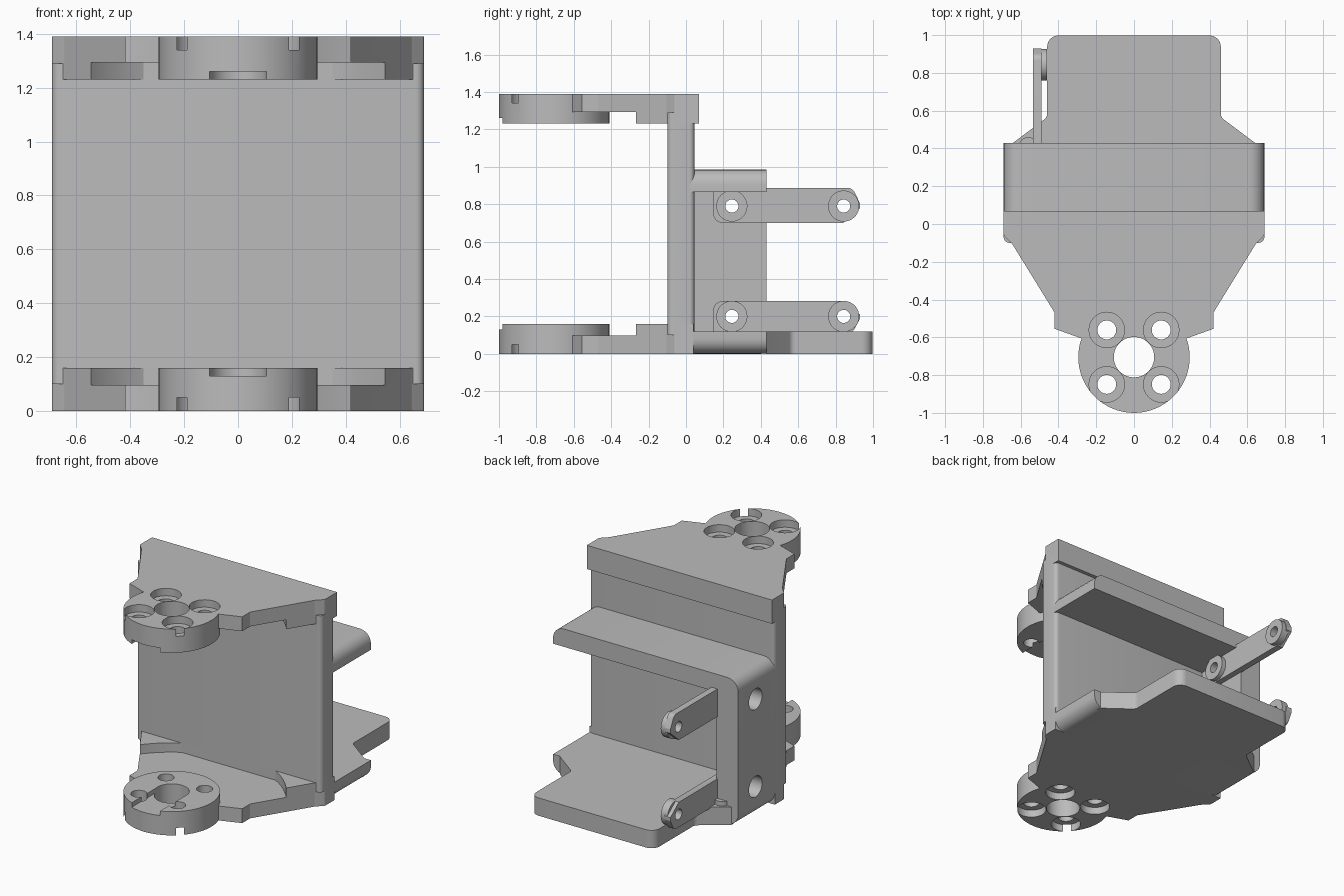
import bpy, bmesh
from math import sin, cos, pi, radians, sqrt
from mathutils import Vector, Matrix

if "Cube" in bpy.data.objects:
    bpy.data.objects.remove(bpy.data.objects["Cube"])

GREY = (0.5, 0.5, 0.5, 1)
grey = bpy.data.materials.new("plain grey")
grey.use_nodes = True
grey.diffuse_color = GREY
next(n for n in grey.node_tree.nodes if n.type == 'BSDF_PRINCIPLED').inputs["Base Color"].default_value = GREY

HEIGHT = 1.39
HUB_Y = -0.705


def rounded(corners, steps=6):
    """Outline from (a, b, radius) corners, with round fillets."""
    out = []
    for i, (a, b, r) in enumerate(corners):
        p = Vector((a, b))
        if r == 0:
            out.append(p)
            continue
        u = (Vector(corners[i - 1][:2]) - p).normalized()
        v = (Vector(corners[(i + 1) % len(corners)][:2]) - p).normalized()
        half = u.angle(v) / 2
        cut = r / abs(sin(half) / cos(half))
        c = p + (u + v).normalized() * r / sin(half)
        s, e = p + u * cut - c, p + v * cut - c
        turn = s.angle_signed(e)
        for k in range(steps + 1):
            out.append(c + Matrix.Rotation(-turn * k / steps, 2) @ s)
    return out


def circle(a, b, r, n=48):
    return [(a + r * cos(2 * pi * k / n), b + r * sin(2 * pi * k / n)) for k in range(n)]


def rect(a0, a1, b0, b1):
    return [(a0, b0), (a1, b0), (a1, b1), (a0, b1)]


def mirrored(half):
    """Closes a right-hand outline with its left-hand mirror image."""
    return half + [(-c[0],) + tuple(c[1:]) for c in reversed(half)]


def prism(name, outline, lo, hi, axis='z'):
    place = {'z': lambda a, b, h: (a, b, h), 'x': lambda a, b, h: (h, a, b),
             'y': lambda a, b, h: (a, h, b)}[axis]
    bm = bmesh.new()
    face = bm.faces.new([bm.verts.new(place(p[0], p[1], lo)) for p in outline])
    side = bmesh.ops.extrude_face_region(bm, geom=[face])
    shift = Vector(place(0, 0, hi - lo))
    bmesh.ops.translate(bm, vec=shift, verts=[g for g in side["geom"] if isinstance(g, bmesh.types.BMVert)])
    bmesh.ops.recalc_face_normals(bm, faces=bm.faces)
    me = bpy.data.meshes.new(name)
    bm.to_mesh(me)
    bm.free()
    me.materials.append(grey)
    ob = bpy.data.objects.new(name, me)
    bpy.context.collection.objects.link(ob)
    return ob


def select(ob):
    bpy.ops.object.select_all(action='DESELECT')
    ob.select_set(True)
    bpy.context.view_layer.objects.active = ob


def combine(ob, tool, op='DIFFERENCE'):
    select(ob)
    mod = ob.modifiers.new("cut", 'BOOLEAN')
    mod.operation, mod.solver, mod.object = op, 'EXACT', tool
    bpy.ops.object.modifier_apply(modifier=mod.name)
    bpy.data.objects.remove(tool)


def smooth(ob):
    select(ob)
    bpy.ops.object.shade_smooth_by_angle(angle=radians(30))


def flange(name, back, flip):
    """Tapered plate with a recessed floor and a drilled round hub."""
    half = [(0.2, -0.66, 0), (0.28, -0.605, 0), (0.42, -0.555, 0), (0.42, -0.47, 0),
            (0.645, -0.105, 0.02), (0.69, -0.06, 0.02), (0.69, back, 0)]
    ob = prism(name, rounded(mirrored(half)), 0, 0.16)
    # recess swept round the hub, stopping at the wall
    sweep = [(x, min(y, -0.1)) for x, y in circle(0, HUB_Y, 0.7, 96)]
    combine(ob, prism("recess", sweep, 0.097, 0.3))
    combine(ob, prism("hub", circle(0, HUB_Y, 0.295, 64), 0, 0.16), 'UNION')
    combine(ob, prism("bore", circle(0, HUB_Y, 0.107), -0.1, 0.3))
    combine(ob, prism("slot", rect(-0.105, 0.105, -1.1, HUB_Y), 0.13, 0.3))
    for sx in (-1, 1):
        for sy in (-1, 1):
            x, y = sx * 0.144, HUB_Y + sy * 0.144
            combine(ob, prism("screw_hole", circle(x, y, 0.05, 32), -0.1, 0.3))
            combine(ob, prism("counterbore", circle(x, y, 0.094, 32), -0.1, 0.05))
        # radial notch from the front counterbore to the rim
        d = Vector((sx, -1)) / sqrt(2)
        n = Vector((d.y, -d.x)) * 0.025
        c = Vector((0, HUB_Y))
        pts = [c + d * 0.25 + n, c + d * 0.4 + n, c + d * 0.4 - n, c + d * 0.25 - n]
        combine(ob, prism("notch", pts, -0.1, 0.045))
    if flip:
        ob.data.transform(Matrix.Translation((0, 0, HEIGHT)) @ Matrix.Scale(-1, 4, (0, 0, 1)))
        ob.data.flip_normals()
    smooth(ob)


flange("lower_flange", 0.04, False)
flange("upper_flange", 0.07, True)

# upright front wall
wall = rounded(mirrored([(0.69, -0.1, 0.03), (0.69, 0.045, 0.025)]))
smooth(prism("front_wall", wall, 0.1, HEIGHT - 0.1))

# C-shaped rear frame: two shelves and one side wall
section = rounded([(-0.69, 0, 0.08), (0.69, 0, 0.08), (0.69, 0.12, 0), (-0.53, 0.12, 0),
                   (-0.53, 0.865, 0), (0.69, 0.865, 0), (0.69, 0.985, 0.08), (-0.69, 0.985, 0.08)])
frame = prism("rear_frame", section, 0.02, 0.43, 'y')
ARM_Z = (0.2, 0.79)
for z in ARM_Z:
    combine(frame, prism("pin_hole", circle(0.245, z, 0.035, 32), -0.8, -0.4, 'x'))
    combine(frame, prism("pin_seat", circle(0.245, z, 0.07, 32), -0.8, -0.6, 'x'))
smooth(frame)

# tongue at the rear of the lower shelf
tongue = rounded(mirrored([(0.64, 0.4, 0), (0.64, 0.43, 0), (0.46, 0.565, 0.04), (0.46, 0.998, 0.06)]))
smooth(prism("rear_tongue", tongue, 0, 0.12))
smooth(prism("corner_nub", circle(-0.56, 0.41, 0.05, 24), 0.1, 0.15))

# two hinge arms, mirrored about mid height
for name, z, s in (("lower_arm", ARM_Z[0], -1), ("upper_arm", ARM_Z[1], 1)):
    shape = [(0.145, -0.09, 0.05), (0.84, -0.09, 0), (0.93, -0.012, 0), (0.93, 0.015, 0.02),
             (0.89, 0.097, 0.04), (0.145, 0.097, 0)]
    if s > 0:
        outline = rounded([(y, z + h, r) for y, h, r in shape])
    else:
        outline = rounded([(y, z - h * 0.9, r) for y, h, r in shape])
    arm = prism(name, outline, -0.535, -0.49, 'x')
    for y in (0.245, 0.843):
        combine(arm, prism("boss", circle(y, z, 0.083), -0.51, -0.46, 'x'), 'UNION')
        combine(arm, prism("pin_hole", circle(y, z, 0.035, 32), -0.8, -0.3, 'x'))
    smooth(arm)
